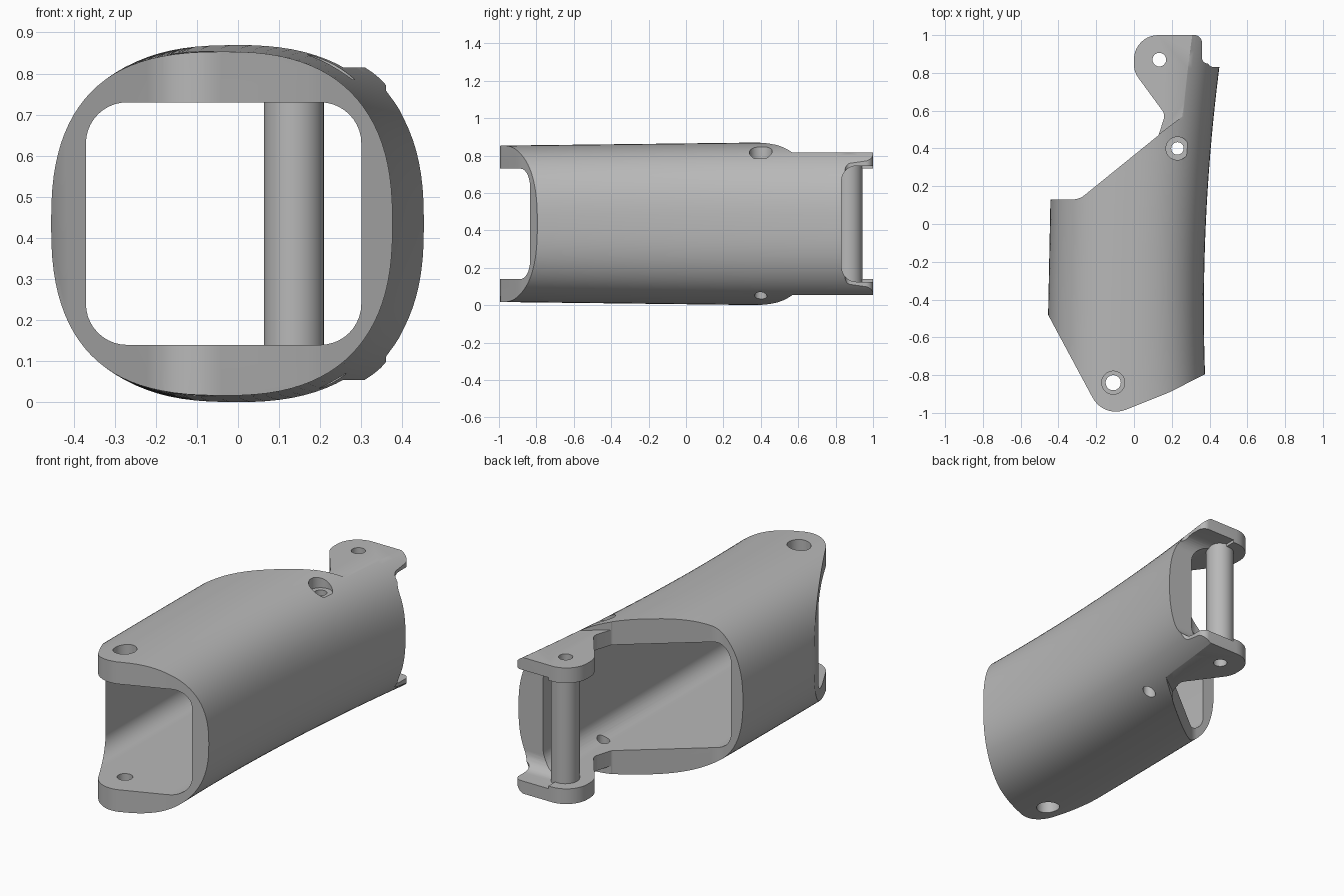
import bpy, bmesh, math
from mathutils import Vector

if "Cube" in bpy.data.objects:
    bpy.data.objects.remove(bpy.data.objects["Cube"], do_unlink=True)

grey = bpy.data.materials.new("plain_grey")
grey.use_nodes = True
grey.diffuse_color = (0.48, 0.48, 0.48, 1)
grey.node_tree.nodes["Principled BSDF"].inputs["Base Color"].default_value = (0.48, 0.48, 0.48, 1)


def make_object(name, bm):
    bmesh.ops.recalc_face_normals(bm, faces=bm.faces)
    mesh = bpy.data.meshes.new(name)
    bm.to_mesh(mesh)
    bm.free()
    mesh.materials.append(grey)
    obj = bpy.data.objects.new(name, mesh)
    bpy.context.collection.objects.link(obj)
    return obj


def loft(name, rings):
    bm = bmesh.new()
    loops = [[bm.verts.new(p) for p in ring] for ring in rings]
    n = len(loops[0])
    for a, b in zip(loops, loops[1:]):
        for i in range(n):
            j = (i + 1) % n
            bm.faces.new((a[i], a[j], b[j], b[i]))
    bm.faces.new(loops[0])
    bm.faces.new(loops[-1])
    return make_object(name, bm)


def rounded(corners, steps=10):
    """Outline whose corners (a, b, radius) are rounded off."""
    out = []
    for i, (a, b, r) in enumerate(corners):
        p = Vector((a, b))
        if not r:
            out.append(p)
            continue
        u = (Vector(corners[i - 1][:2]) - p).normalized()
        v = (Vector(corners[(i + 1) % len(corners)][:2]) - p).normalized()
        half = u.angle(v) / 2
        centre = p + (u + v).normalized() * (r / math.sin(half))
        start = (p + u * (r / math.tan(half)) - centre).normalized()
        end = (p + v * (r / math.tan(half)) - centre).normalized()
        out += [centre + start.slerp(end, k / steps).normalized() * r
                for k in range(steps + 1)]
    return out


def prism(name, outline, axis, lo, hi):
    place = {"x": lambda p, h: (h, p[0], p[1]),
             "y": lambda p, h: (p[0], h, p[1]),
             "z": lambda p, h: (p[0], p[1], h)}[axis]
    return loft(name, [[place(p, h) for p in outline] for h in (lo, hi)])


def cylinder(name, x, y, r, lo, hi, n=40):
    ring = [(x + r * math.cos(math.tau * i / n), y + r * math.sin(math.tau * i / n))
            for i in range(n)]
    return prism(name, ring, "z", lo, hi)


def carve(obj, tools, operation="DIFFERENCE"):
    for tool in tools:
        tool.hide_render = True
        mod = obj.modifiers.new(tool.name, "BOOLEAN")
        mod.operation, mod.solver, mod.object = operation, "EXACT", tool


def finish(obj):
    """Apply the cuts and shade smooth with sharp edges."""
    deps = bpy.context.evaluated_depsgraph_get()
    mesh = bpy.data.meshes.new_from_object(obj.evaluated_get(deps))
    obj.modifiers.clear()
    obj.data = mesh
    bpy.ops.object.select_all(action="DESELECT")
    obj.select_set(True)
    bpy.context.view_layer.objects.active = obj
    bpy.ops.object.shade_smooth_by_angle(angle=math.radians(30))


# Gently bent tube with a squarish oval section
def section(y, n=96, power=2.5):
    right = 0.37 + 0.05 * (y + 0.45) ** 2
    left = -0.455 + 0.02 * (y + 0.5)
    height = 0.43 + 0.012 * y
    cx, rx = (right + left) / 2, (right - left) / 2
    ring = []
    for i in range(n):
        c, s = math.cos(math.tau * i / n), math.sin(math.tau * i / n)
        ring.append((cx + rx * math.copysign(abs(c) ** (2 / power), c), y,
                     0.435 + height * math.copysign(abs(s) ** (2 / power), s)))
    return ring


shell = loft("shell", [section(-1.1 + 2.2 * i / 24) for i in range(25)])

# Plan outline: pointed front, slanted back opening and hinge ear
plan = rounded([
    (0.6, -0.68, 0), (0.19, -0.89, 0.6), (-0.16, -1.03, 0.14),
    (-0.6, -0.21, 0), (-0.6, 0.13, 0), (-0.29, 0.13, 0.1),
    (0.13, 0.47, 0.02), (0.165, 0.58, 0.05), (0, 0.805, 0.12),
    (0, 1, 0.128), (0.36, 1, 0.04), (0.36, 0.852, 0.03), (0.6, 0.835, 0)])
plan_trim = prism("plan_trim", plan, "z", -0.3, 1.2)
carve(shell, [plan_trim], "INTERSECT")

# Cavity, hinge slot, and flats above and below the ears
cavity = rounded([(-0.37, 0.14, 0.1), (0.3, 0.14, 0.1), (0.3, 0.73, 0.1), (-0.37, 0.73, 0.1)])
slot = rounded([(0.832, 0.125, 0.08), (1.3, 0.125, 0), (1.3, 0.745, 0), (0.832, 0.745, 0.08)])
flat = [(-0.6, 0.14), (-0.285, 0.14), (0.13, 0.474), (0.27, 0.58),
        (0.6, 0.6), (0.6, 1.2), (-0.6, 1.2)]
cutters = [
    prism("cavity_cut", cavity, "y", -1.3, 1.3),
    prism("slot_cut", slot, "x", 0.15, 0.7),
    prism("upper_flat", flat, "z", 0.815, 1.2),
    prism("lower_flat", flat, "z", -0.3, 0.055),
]

# Screw holes with wider seats
for x, y, r in ((-0.11, -0.84, 0.04), (0.23, 0.4, 0.033)):
    cutters.append(cylinder("screw_hole", x, y, r, -0.2, 1.1))
    cutters.append(cylinder("upper_seat", x, y, 0.061, 0.785, 1.15))
cutters.append(cylinder("lower_seat", -0.11, -0.84, 0.061, -0.25, 0.085))
pin_hole = cylinder("pin_hole", 0.134, 0.87, 0.036, -0.2, 1.1)
carve(shell, cutters + [pin_hole])

# Hollow hinge pin between the ears
pin = cylinder("hinge_pin", 0.136, 0.87, 0.073, 0.11, 0.76)
carve(pin, [pin_hole])

bpy.context.view_layer.update()
finish(shell)
finish(pin)
for tool in cutters + [pin_hole, plan_trim]:
    bpy.data.objects.remove(tool, do_unlink=True)
